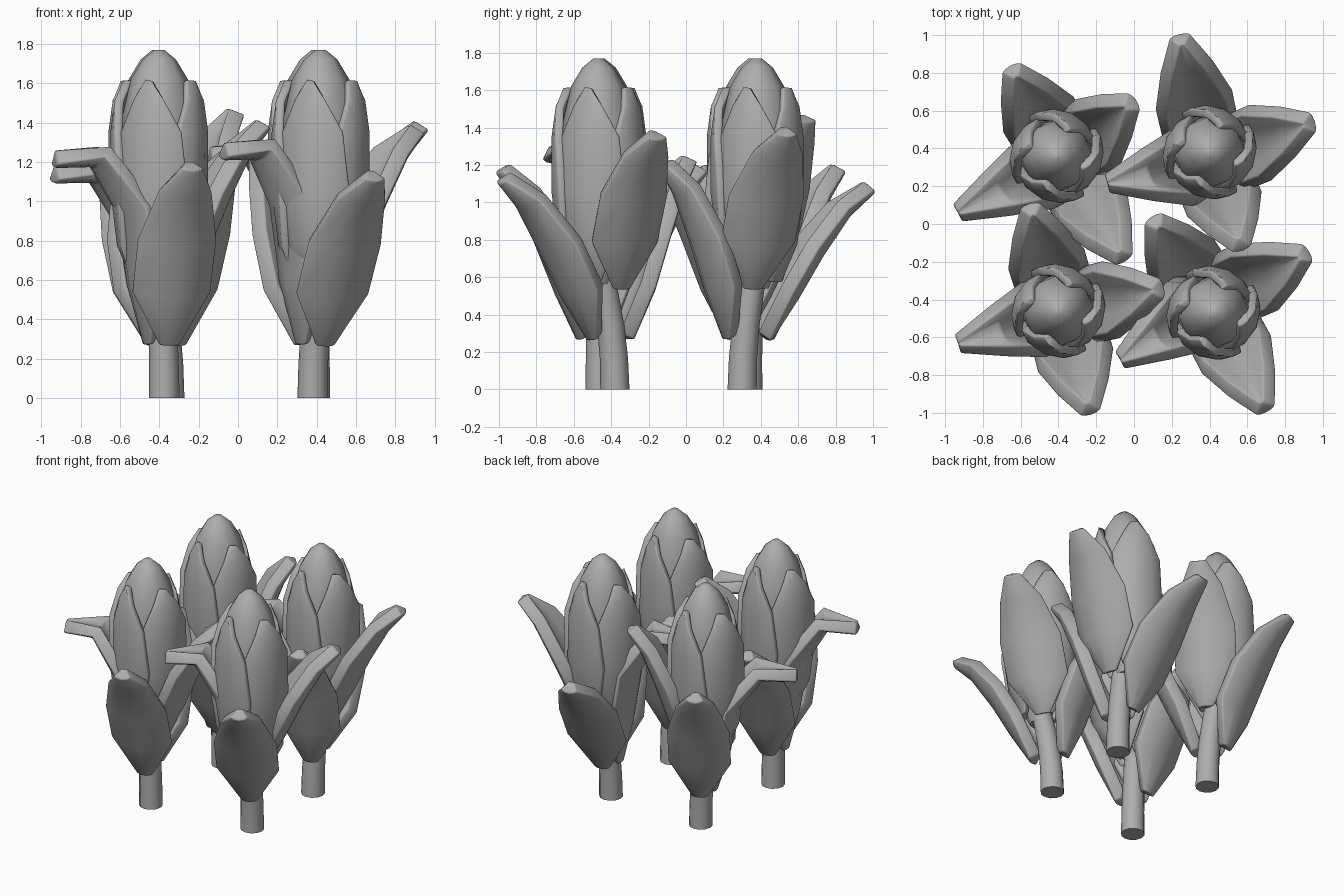
import bpy, math
from mathutils import Vector

cube = bpy.data.objects.get("Cube")
if cube:
    bpy.data.objects.remove(cube)

grey = bpy.data.materials.new("soft_grey")
grey.use_nodes = True
colour = (0.42, 0.42, 0.42, 1)
grey.diffuse_color = colour
grey.node_tree.nodes["Principled BSDF"].inputs["Base Color"].default_value = colour


def make_object(name, verts, faces, angle):
    mesh = bpy.data.meshes.new(name)
    mesh.from_pydata(verts, [], faces)
    mesh.materials.append(grey)
    obj = bpy.data.objects.new(name, mesh)
    bpy.context.collection.objects.link(obj)
    bpy.ops.object.select_all(action='DESELECT')
    bpy.context.view_layer.objects.active = obj
    obj.select_set(True)
    bpy.ops.object.shade_smooth_by_angle(angle=math.radians(angle))
    return obj


def grid_faces(rows, cols, closed=False):
    span = cols if closed else cols - 1
    return [(i * cols + j, i * cols + (j + 1) % cols,
             (i + 1) * cols + (j + 1) % cols, (i + 1) * cols + j)
            for i in range(rows - 1) for j in range(span)]


def thicken(obj, thickness, bevel):
    solid = obj.modifiers.new("thickness", 'SOLIDIFY')
    solid.thickness = thickness
    solid.offset = 0
    edge = obj.modifiers.new("soft_edge", 'BEVEL')
    edge.width = bevel
    edge.segments = 2
    edge.limit_method = 'ANGLE'
    edge.angle_limit = math.radians(50)


def tube(name, rings, sides):
    """Rings of (x, y, z, radius), closed at both ends."""
    verts = [(x + r * math.cos(math.tau * j / sides), y + r * math.sin(math.tau * j / sides), z)
             for x, y, z, r in rings for j in range(sides)]
    faces = grid_faces(len(rings), sides, True)
    faces += [tuple(reversed(range(sides))),
              tuple(range(len(verts) - sides, len(verts)))]
    return make_object(name, verts, faces, 50)


# Leaf outline: half width at each station, and the two rib shapes (out, up)
LEAF_WIDTH = [0.032, 0.188, 0.19, 0.122, 0.034]
STRAIGHT = [(0, 0), (0.25, 0.27), (0.49, 0.56), (0.76, 0.84), (1, 1)]
BENT = [(0, 0), (0.15, 0.32), (0.27, 0.71), (0.58, 0.98), (1, 0.98)]
COLUMNS = [-1, -0.5, 0, 0.5, 1]


def leaf(name, centre, foot, tip, base_z, start, rib):
    out = Vector((tip[0] - centre[0], tip[1] - centre[1], 0))
    reach = out.length - 0.02
    out.normalize()
    side = Vector((-out.y, out.x, 0))
    lean = Vector((foot[0] - centre[0], foot[1] - centre[1], 0)) * 0.7
    # the base grows from the stem, the tip spreads around the bud
    points = [Vector((centre[0], centre[1], base_z + 0.01 + (tip[2] - base_z - 0.03) * up))
              + out * (start + (reach - start) * along) + lean * (1 - along)
              for along, up in rib]
    verts = []
    for i, p in enumerate(points):
        run = points[min(i + 1, len(points) - 1)] - points[max(i - 1, 0)]
        inward = run.normalized().cross(side).normalized()
        if inward.z < 0:
            inward = -inward
        w = LEAF_WIDTH[i]
        verts += [p + side * (s * w) + inward * (0.42 * w * s * s) for s in COLUMNS]
    obj = make_object(name, verts, grid_faces(len(points), len(COLUMNS)), 50)
    thicken(obj, 0.085, 0.03)


# Bud petal: radius, height, half angle in degrees
PETAL = [(0.1, 0.58, 25), (0.185, 0.78, 48), (0.22, 1.05, 55),
         (0.218, 1.35, 46), (0.19, 1.51, 25), (0.155, 1.61, 6)]


def petal(name, centre, heading):
    verts = []
    for r, z, half in PETAL:
        for s in (-1, -0.5, 0, 0.5, 1):
            a = math.radians(heading + half * s)
            rad = r + 0.018 * s
            verts.append((centre[0] + rad * math.cos(a), centre[1] + rad * math.sin(a), z))
    obj = make_object(name, verts, grid_faces(len(PETAL), 5), 50)
    thicken(obj, 0.045, 0.015)


CORE = [(0.06, 0.54), (0.15, 0.72), (0.2, 1.1), (0.19, 1.42), (0.145, 1.62),
        (0.085, 1.72), (0.025, 1.77)]

# Each flower: bud centre, stem foot, leaf tips (back, right, front, left)
FLOWERS = {
    "back_right": ((-0.41, 0.36), (-0.35, 0.33),
                   [(-.65, .83, 1.2), (0, .65, 1.47), (-.05, -.19, 1.25), (-.95, .05, 1.17)]),
    "back_left": ((0.4, 0.38), (0.39, 0.3),
                  [(.24, 1, 1.1), (.95, .54, 1.4), (.57, -.13, 1.23), (-.16, .21, 1.27)]),
    "front_right": ((-0.4, -0.46), (-0.375, -0.46),
                    [(-.55, .1, 1.2), (.15, -.34, 1.41), (-.23, -1, 1.2), (-.95, -.64, 1.25)]),
    "front_left": ((0.42, -0.47), (0.38, -0.38),
                   [(.1, .03, 1.25), (.92, -.15, 1.38), (.7, -.99, 1.15), (-.09, -.73, 1.29)]),
}
# Leaf kind, height of its base, distance of its base from the stem axis, rib shape
LEAF_KINDS = [("back", 0.27, 0.1, STRAIGHT), ("raised", 0.54, 0.1, STRAIGHT),
              ("front", 0.27, 0.09, STRAIGHT), ("bent", 0.27, 0.06, BENT)]

for place, (centre, foot, tips) in FLOWERS.items():
    cx, cy = centre
    fx, fy = foot
    # curved stem
    rings = []
    for k in range(5):
        t = k / 4
        ease = t ** 2
        rings.append((fx + (cx - fx) * ease, fy + (cy - fy) * ease, 0.68 * t, 0.078 - 0.01 * t))
    tube(place + "_stem", rings, 12)
    # closed bud and its wrapped petals
    tube(place + "_bud", [(cx, cy, z, r) for r, z in CORE], 8)
    for k in range(4):
        petal(f"{place}_petal_{k + 1}", centre, 90 * k - 18)
    # open outer leaves
    for tip, (kind, base_z, start, rib) in zip(tips, LEAF_KINDS):
        leaf(f"{place}_{kind}_leaf", centre, foot, tip, base_z, start, rib)
